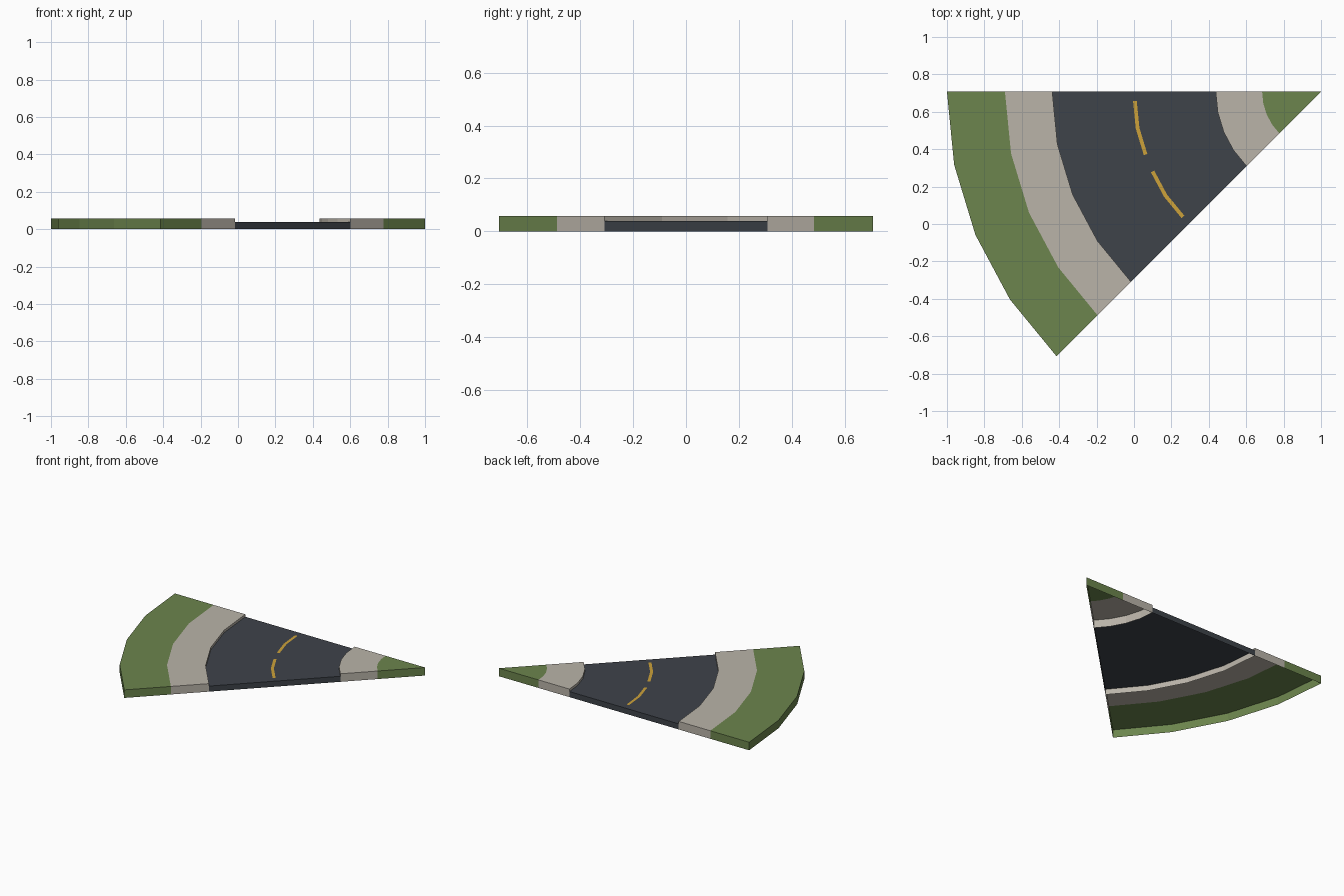
import bpy, bmesh, math
from mathutils import Vector

if "Cube" in bpy.data.objects:
    bpy.data.objects.remove(bpy.data.objects["Cube"])

PIVOT = Vector((1, math.sqrt(0.5), 0))   # corner the bend turns around
STEPS = 4
STEP = math.radians(45) / STEPS
KERB, ROAD = 0.058, 0.04                 # surface heights


def material(name, *rgb):
    linear = [((c / 255 + 0.055) / 1.055) ** 2.4 for c in rgb] + [1]
    mat = bpy.data.materials.new(name)
    mat.use_nodes = True
    mat.diffuse_color = linear
    bsdf = mat.node_tree.nodes["Principled BSDF"]
    bsdf.inputs["Base Color"].default_value = linear
    bsdf.inputs["Roughness"].default_value = 0.9
    return mat


grass = material("grass green", 108, 133, 77)
paving = material("paving grey", 186, 180, 169)
asphalt = material("asphalt", 62, 67, 74)
paint = material("road paint yellow", 205, 162, 58)


def bend_point(radius, step, z):
    """Point on the faceted arc; fractional steps lie on the straight chord."""
    low = min(int(step), STEPS - 1)
    a, b = (PIVOT - radius * Vector((math.cos(i * STEP), math.sin(i * STEP), 0))
            for i in (low, low + 1))
    return a.lerp(b, step - low) + Vector((0, 0, z))


def sweep(name, section, steps, mat, ends=None):
    """Sweep a (radius, z) section through the steps, with optional end walls."""
    bm = bmesh.new()
    rows = [[bm.verts.new(bend_point(r, s, z)) for r, z in section] for s in steps]
    for near, far in zip(rows, rows[1:]):
        for i in range(len(section) - 1):
            bm.faces.new((near[i], near[i + 1], far[i + 1], far[i]))
    if ends:
        r_in, r_out, top = ends
        corners = [(r_in, 0), (r_out, 0), (r_out, top), (r_in, top)]
        for s in (steps[0], steps[-1]):
            bm.faces.new([bm.verts.new(bend_point(r, s, z)) for r, z in corners])
    bmesh.ops.remove_doubles(bm, verts=bm.verts, dist=1e-5)
    bmesh.ops.recalc_face_normals(bm, faces=bm.faces)
    bm.normal_update()
    if sum(f.normal.z * f.calc_area() for f in bm.faces) < 0:
        bmesh.ops.reverse_faces(bm, faces=bm.faces)
    mesh = bpy.data.meshes.new(name)
    bm.to_mesh(mesh)
    bm.free()
    mesh.materials.append(mat)
    obj = bpy.data.objects.new(name, mesh)
    bpy.context.collection.objects.link(obj)


def band(name, r_in, r_out, top, mat, wall=None):
    """Open-bottomed strip of the bend, with a wall on its inner or outer arc."""
    section = [(r_in, top), (r_out, top)]
    if wall == "inner":
        section.insert(0, (r_in, 0))
    elif wall == "outer":
        section.append((r_out, 0))
    sweep(name, section, range(STEPS + 1), mat, (r_in, r_out, top))


# Ground strips, from the pivot corner outwards
band("inner_grass", 0, 0.315, KERB, grass)
band("inner_pavement", 0.315, 0.563, KERB, paving, "outer")
band("road", 0.563, 1.437, ROAD, asphalt)
band("outer_pavement", 1.437, 1.69, KERB, paving, "inner")
band("outer_grass", 1.69, 2, KERB, grass, "outer")

# Dashed centre line
for i, start in enumerate((0, 2)):
    dash = [(0.99, ROAD + 0.001), (1.01, ROAD + 0.001)]
    sweep(f"centre_dash_{i + 1}", dash, (start + 0.25, start + 1, start + 1.75), paint)
